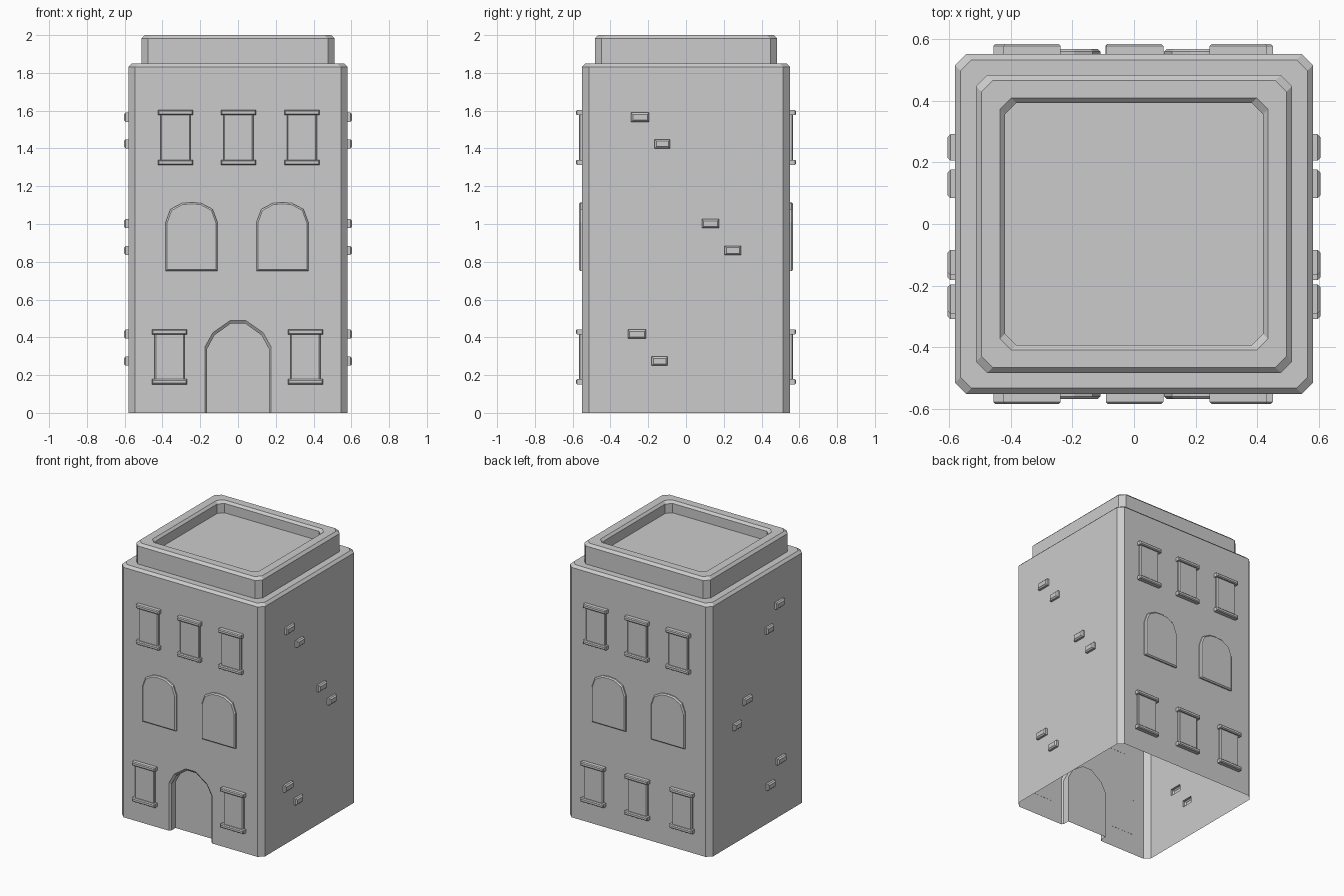
import bpy, bmesh
from mathutils import Vector

cube = bpy.data.objects.get("Cube")
if cube:
    bpy.data.objects.remove(cube, do_unlink=True)

stone = bpy.data.materials.new("stone_grey")
stone.use_nodes = True
stone.diffuse_color = (0.6, 0.6, 0.6, 1)
stone.node_tree.nodes["Principled BSDF"].inputs["Base Color"].default_value = stone.diffuse_color


def loft(name, rings):
    """Skin a stack of matching outlines and cap both ends."""
    bm = bmesh.new()
    rows = [[bm.verts.new(p) for p in ring] for ring in rings]
    n = len(rows[0])
    for a, b in zip(rows, rows[1:]):
        for i in range(n):
            j = (i + 1) % n
            bm.faces.new((a[i], a[j], b[j], b[i]))
    bm.faces.new(rows[0])
    bm.faces.new(rows[-1])
    bmesh.ops.recalc_face_normals(bm, faces=bm.faces)
    mesh = bpy.data.meshes.new(name)
    bm.to_mesh(mesh)
    bm.free()
    mesh.materials.append(stone)
    obj = bpy.data.objects.new(name, mesh)
    bpy.context.collection.objects.link(obj)
    return obj


def chamfered(hx, hy, z, c=0.036):
    """Rectangle with cut corners, at height z."""
    return [(hx, hy - c, z), (hx - c, hy, z), (c - hx, hy, z), (-hx, hy - c, z),
            (-hx, c - hy, z), (c - hx, -hy, z), (hx - c, -hy, z), (hx, c - hy, z)]


def rect(hw, hh):
    return [(-hw, -hh), (hw, -hh), (hw, hh), (-hw, hh)]


def mirrored(half):
    """Complete an outline from its right half, listed bottom to top."""
    return half + [(-u, v) for u, v in reversed(half) if u > 0]


def plate(name, outline, place, wall, depth, bevel):
    """Raised plate with a bevelled front; place maps (u, v, distance) to space."""
    hu = max(u for u, v in outline)
    hv = (max(v for u, v in outline) - min(v for u, v in outline)) / 2
    mid = max(v for u, v in outline) - hv
    small = [(u * (1 - bevel / hu), mid + (v - mid) * (1 - bevel / hv)) for u, v in outline]
    steps = [(outline, wall), (outline, wall + depth - bevel), (small, wall + depth)]
    return loft(name, [[place(u, v, d) for u, v in pts] for pts, d in steps])


def combine(target, tool, operation):
    mod = target.modifiers.new("cut", "BOOLEAN")
    mod.operation, mod.object, mod.solver = operation, tool, "EXACT"
    bpy.context.view_layer.objects.active = target
    bpy.ops.object.modifier_apply(modifier=mod.name)
    bpy.data.objects.remove(tool, do_unlink=True)


# Tower body with stepped parapet and sunken roof
tower = loft("tower_body", [chamfered(*s) for s in (
    (0.58, 0.55, 0), (0.58, 0.55, 1.832), (0.562, 0.532, 1.85),
    (0.512, 0.483, 1.85), (0.512, 0.483, 1.982), (0.494, 0.465, 2.0),
    (0.434, 0.408, 2.0), (0.418, 0.392, 1.984), (0.418, 0.392, 1.915))])

# Protruding bricks on both sides: y, z, half width
bricks = [(-0.243, 1.565, 0.047), (-0.125, 1.424, 0.041), (0.13, 1.002, 0.046),
          (0.248, 0.86, 0.043), (-0.26, 0.417, 0.048), (-0.14, 0.274, 0.042)]
for side in (1, -1):
    for y, z, hw in bricks:
        brick = plate("brick", rect(hw, 0.024),
                      lambda u, v, d: (side * d, y + u, z + v), 0.56, 0.044, 0.009)
        combine(tower, brick, "UNION")

# Recessed arched doorway with a bevelled edge
door = mirrored([(0.175, -0.2), (0.175, 0.35), (0.133, 0.425), (0.04, 0.49)])
door_rings = []
for y, s in ((-0.58, 1.0), (-0.55, 1.0), (-0.538, 0.935), (-0.49, 0.935)):
    door_rings.append([(u * s, y, v * (1 + s) / 2) for u, v in door])
combine(tower, loft("door_cutter", door_rings), "DIFFERENCE")

# Open underside
bm = bmesh.new()
bm.from_mesh(tower.data)
base = [f for f in bm.faces if all(v.co.z < 0.001 for v in f.verts)]
bmesh.ops.delete(bm, geom=base, context="FACES")
bm.to_mesh(tower.data)
bm.free()

# Windows on front and back
arch = mirrored([(0.137, 0.75), (0.137, 1.01), (0.112, 1.078), (0.052, 1.11), (0, 1.115)])
for face, sign in (("front", -1), ("back", 1)):
    def window(x, z):
        for part, shape, dz, depth in (("window_panel", rect(0.079, 0.125), 0, 0.018),
                                       ("window_sill", rect(0.093, 0.0135), -0.132, 0.034),
                                       ("window_lintel", rect(0.093, 0.0135), 0.132, 0.034)):
            plate(face + "_" + part, shape,
                  lambda u, v, d: (x + u, sign * d, z + dz + v), 0.549, depth, 0.006)

    for x in (-0.331, 0.002, 0.338):
        window(x, 1.458)
    for x in (-0.362, 0.357) if sign < 0 else (-0.362, 0, 0.357):
        window(x, 0.297)
    for x in (-0.246, 0.235):
        plate(face + "_arched_window", arch,
              lambda u, v, d: (x + u, sign * d, v), 0.549, 0.018, 0.008)
